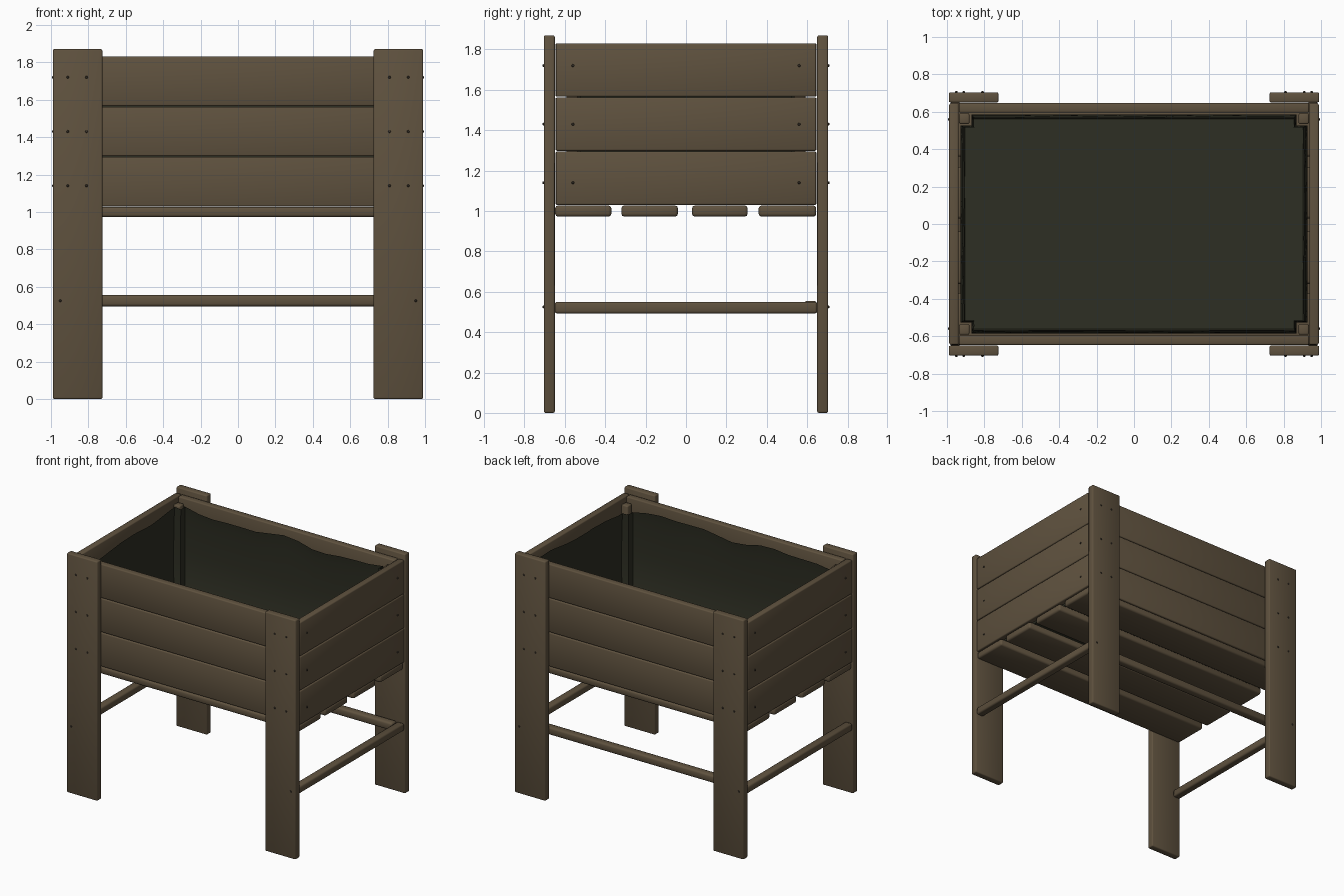
import bpy, bmesh, math, random
from mathutils import Vector

random.seed(4)
if "Cube" in bpy.data.objects:
    bpy.data.objects.remove(bpy.data.objects["Cube"], do_unlink=True)


def material(name, rgb):
    m = bpy.data.materials.new(name)
    m.use_nodes = True
    m.diffuse_color = (*rgb, 1)
    m.node_tree.nodes["Principled BSDF"].inputs["Base Color"].default_value = (*rgb, 1)
    return m


WOOD = material("weathered wood", (0.115, 0.084, 0.049))
LINER = material("dark liner", (0.027, 0.028, 0.017))
SCREW = material("screw metal", (0.045, 0.036, 0.026))


def finish(name, bm, mat, smooth=True):
    bmesh.ops.recalc_face_normals(bm, faces=bm.faces)
    mesh = bpy.data.meshes.new(name)
    bm.to_mesh(mesh)
    bm.free()
    mesh.materials.append(mat)
    ob = bpy.data.objects.new(name, mesh)
    bpy.context.collection.objects.link(ob)
    if smooth:
        bpy.ops.object.select_all(action='DESELECT')
        ob.select_set(True)
        bpy.context.view_layer.objects.active = ob
        bpy.ops.object.shade_smooth_by_angle(angle=math.radians(50))
    return ob


def board(name, x, y, z, bevel=0.008):
    """Rounded plank spanning the given (low, high) ranges."""
    bm = bmesh.new()
    bmesh.ops.create_cube(bm, size=1)
    for v in bm.verts:
        v.co = Vector([r[0] if c < 0 else r[1] for c, r in zip(v.co, (x, y, z))])
    bmesh.ops.bevel(bm, geom=bm.edges[:], offset=bevel, segments=2,
                    profile=0.5, affect='EDGES')
    return finish(name, bm, WOOD)


def span(sign, lo, hi):
    return tuple(sorted((sign * lo, sign * hi)))


sides = [(sx, sy) for sy in (-1, 1) for sx in (-1, 1)]

# Legs and inner corner posts
for sx, sy in sides:
    tag = ("front" if sy < 0 else "back") + ("_left" if sx > 0 else "_right")
    board(tag + "_leg", span(sx, 0.725, 0.99), span(sy, 0.65, 0.704), (0, 1.87))
    board(tag + "_corner_post", span(sx, 0.88, 0.935), span(sy, 0.535, 0.592), (1.03, 1.79))

# Three courses of wall boards
for i in range(3):
    z = (1.03 + i * 0.268, 1.294 + i * 0.268)
    for s, face in ((-1, "front"), (1, "back")):
        board(f"{face}_board_{i}", (-0.936, 0.936), span(s, 0.595, 0.647), z)
    for s, face in ((-1, "right"), (1, "left")):
        board(f"{face}_board_{i}", span(s, 0.938, 0.988), (-0.645, 0.645), z)

# Floor slats
for i, y in enumerate(((-0.648, -0.37), (-0.32, -0.04), (0.03, 0.305), (0.36, 0.645))):
    board(f"floor_slat_{i}", (-0.98, 0.98), y, (0.972, 1.027), 0.014)

# Lower rails on both ends and the back
for s, face in ((-1, "right"), (1, "left")):
    board(face + "_rail", span(s, 0.925, 0.985), (-0.65, 0.65), (0.492, 0.55), 0.012)
board("back_rail", (-0.92, 0.92), (0.585, 0.648), (0.495, 0.555), 0.014)


# Loose liner that wraps round the corner posts, with a wavy rim
def outline(a, b, n, steps=14):
    key = []
    for sx, sy in ((1, 1), (-1, 1), (-1, -1), (1, -1)):
        quad = [(sx * a, sy * (b - n)), (sx * (a - n), sy * (b - n)), (sx * (a - n), sy * b)]
        key += quad if sx * sy > 0 else quad[::-1]
    pts = []
    for p, q in zip(key, key[1:] + key[:1]):
        p, q = Vector(p), Vector(q)
        count = steps if (q - p).length > 0.3 else 2
        pts += [p.lerp(q, k / count) for k in range(count)]
    return pts


bm = bmesh.new()
rows = []
for z, inset in ((1.05, 0.03), (1.09, 0.012), (1.4, 0.006), (1.68, 0.012), (1.76, 0.022)):
    ring = []
    for p in outline(0.933 - inset, 0.592 - inset, 0.062 - inset * 0.5):
        wave = math.sin(p.x * 7 + p.y * 3) + 0.6 * math.sin(p.x * 13 - p.y * 9)
        rim = max(0, (z - 1.6) / 0.16)
        shrink = 1 - 0.008 * rim * random.random()
        ring.append(bm.verts.new((p.x * shrink, p.y * shrink, z + 0.018 * rim * wave)))
    rows.append(ring)
for low, high in zip(rows, rows[1:]):
    for k in range(len(low)):
        j = (k + 1) % len(low)
        bm.faces.new((low[k], low[j], high[j], high[k]))
bm.faces.new(rows[0])
finish("planter_liner", bm, LINER)

# Screw heads on legs and end boards
bm = bmesh.new()


def screw(p, axis):
    rot = Vector(axis).to_track_quat('Z', 'Y').to_matrix().to_4x4()
    rot.translation = p
    bmesh.ops.create_cone(bm, cap_ends=True, segments=8, radius1=0.008,
                          radius2=0.005, depth=0.008, matrix=rot)


for sx, sy in sides:
    for z in (1.14, 1.43, 1.72):
        for x in (0.81, 0.91):
            screw((sx * x, sy * 0.706, z), (0, sy, 0))
        screw((sx * 0.99, sy * 0.56, z), (sx, 0, 0))
    screw((sx * 0.95, sy * 0.706, 0.525), (0, sy, 0))
finish("screw_heads", bm, SCREW, smooth=False)
